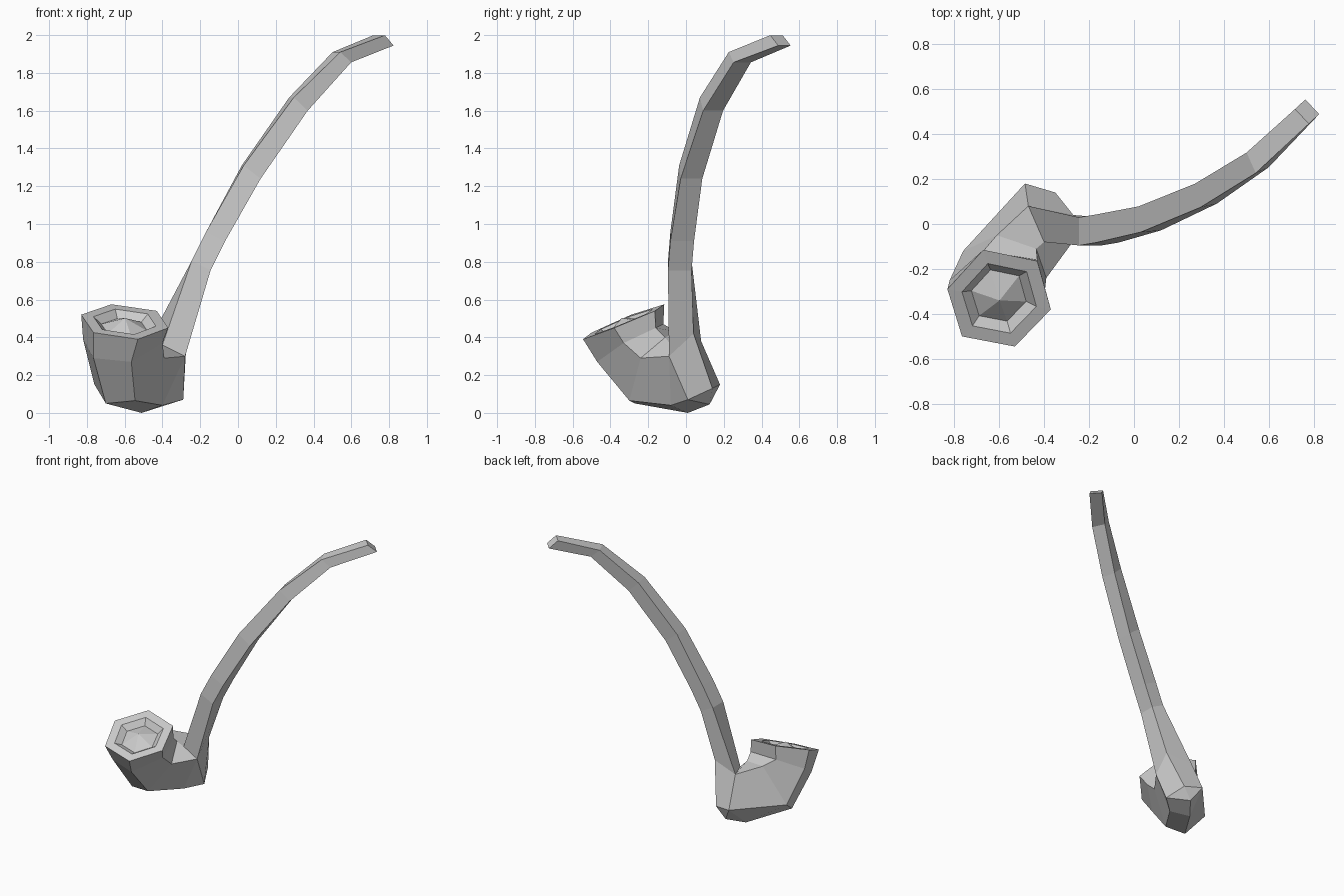
import bpy
import bmesh
from math import sin, cos, radians
from mathutils import Vector

default_cube = bpy.data.objects.get("Cube")
if default_cube:
    bpy.data.objects.remove(default_cube, do_unlink=True)

# One plain grey for everything
grey = bpy.data.materials.new("plain_grey")
grey.use_nodes = True
colour = (0.6, 0.6, 0.6, 1)
grey.diffuse_color = colour
grey.node_tree.nodes["Principled BSDF"].inputs["Base Color"].default_value = colour


def add_ring(bm, points):
    return [bm.verts.new(point) for point in points]


def bridge(bm, lower, upper):
    """Join two closed rings that have the same number of corners."""
    count = len(lower)
    for i in range(count):
        j = (i + 1) % count
        bm.faces.new((lower[i], lower[j], upper[j], upper[i]))


def finish(bm, name):
    """Turn the bmesh into a flat-shaded object."""
    bmesh.ops.recalc_face_normals(bm, faces=bm.faces[:])
    mesh = bpy.data.meshes.new(name)
    bm.to_mesh(mesh)
    bm.free()
    mesh.materials.append(grey)
    part = bpy.data.objects.new(name, mesh)
    bpy.context.scene.collection.objects.link(part)
    return part


# Six-sided bowl sections, from the rim round the bend to the foot of the stem.
# Corner order: inner left, side left, outer left, outer right, side right, inner right
rim = [(-.67, -.115, .575), (-.83, -.29, .52), (-.765, -.5, .425),
       (-.53, -.545, .39), (-.37, -.38, .45), (-.43, -.165, .54)]
waist = [(-.67, -.12, .47), (-.82, -.25, .39), (-.765, -.41, .29),
         (-.565, -.47, .27), (-.4, -.33, .37), (-.43, -.16, .45)]
belly = [(-.61, -.05, .43), (-.76, -.12, .15), (-.7, -.27, .05),
         (-.545, -.3, .065), (-.39, -.24, .29), (-.435, -.11, .4)]
heel = [(-.47, .08, .38), (-.485, .18, .15), (-.51, .01, 0),
        (-.4, -.08, .04), (-.28, -.09, .3), (-.4, -.08, .36)]
stem_back = (-.27, .04, .42)

# Bowl shell
bm = bmesh.new()
rings = [add_ring(bm, section) for section in (rim, waist, belly, heel)]
for lower, upper in zip(rings, rings[1:]):
    bridge(bm, lower, upper)

# Rounded heel, left open where the stem joins
top_left, back_left, low_left, low_right, front_right, front_left = rings[-1]
back_right, under, corner, joint = add_ring(
    bm, [(-.35, .14, .13), (-.42, .125, .045), (-.29, .01, .07), stem_back])
for face in ((top_left, back_left, back_right, joint),
             (joint, back_right, corner, front_right),
             (back_left, under, back_right),
             (back_left, low_left, under),
             (back_right, under, corner),
             (low_left, low_right, corner, under),
             (low_right, front_right, corner)):
    bm.faces.new(face)

# Flat lip and sloping inner wall
rim_points = [Vector(point) for point in rim]
centre = sum(rim_points, Vector()) / len(rim_points)
axis = (rim_points[2] - rim_points[0]).cross(rim_points[4] - rim_points[0]).normalized()


def inner_points(scale, lift):
    return [centre + (point - centre) * scale + axis * lift for point in rim_points]


lip = add_ring(bm, inner_points(.72, 0))
floor_points = inner_points(.53, -.035)
floor = add_ring(bm, floor_points)
bridge(bm, rings[0], lip)
bridge(bm, lip, floor)
finish(bm, "bowl")

# Low mound filling the bowl
bm = bmesh.new()
edge = add_ring(bm, floor_points)
peak = bm.verts.new(centre + axis * .02)
for i, vert in enumerate(edge):
    bm.faces.new((vert, edge[(i + 1) % len(edge)], peak))
finish(bm, "bowl_filling")


def stem_section(x, y, z, yaw, pitch, width, depth):
    """Four corners of a stem section: top back, top front, bottom front, bottom back."""
    yaw, pitch = radians(yaw), radians(pitch)
    side = Vector((-sin(yaw), cos(yaw), 0)) * width / 2
    down = Vector((cos(yaw) * cos(pitch), sin(yaw) * cos(pitch), -sin(pitch))) * depth / 2
    middle = Vector((x, y, z))
    return [middle + side - down, middle - side - down,
            middle - side + down, middle + side + down]


# Square curved stem
stem_path = [(-.195, -.033, .78, 0, 27, .125, .112),
             (-.118, -.02, .935, 0, 27, .125, .112),
             (.07, .025, 1.275, 5, 38, .115, .114),
             (.32, .135, 1.635, 13, 43, .108, .103),
             (.55, .285, 1.883, 24, 41, .1, .083),
             (.77, .5, 1.972, 43, 41, .09, .083)]
bm = bmesh.new()
sections = [[heel[0], heel[5], heel[4], stem_back]]
sections += [stem_section(*step) for step in stem_path]
stem_rings = [add_ring(bm, section) for section in sections]
for lower, upper in zip(stem_rings, stem_rings[1:]):
    bridge(bm, lower, upper)
bm.faces.new(stem_rings[-1])
finish(bm, "stem")
